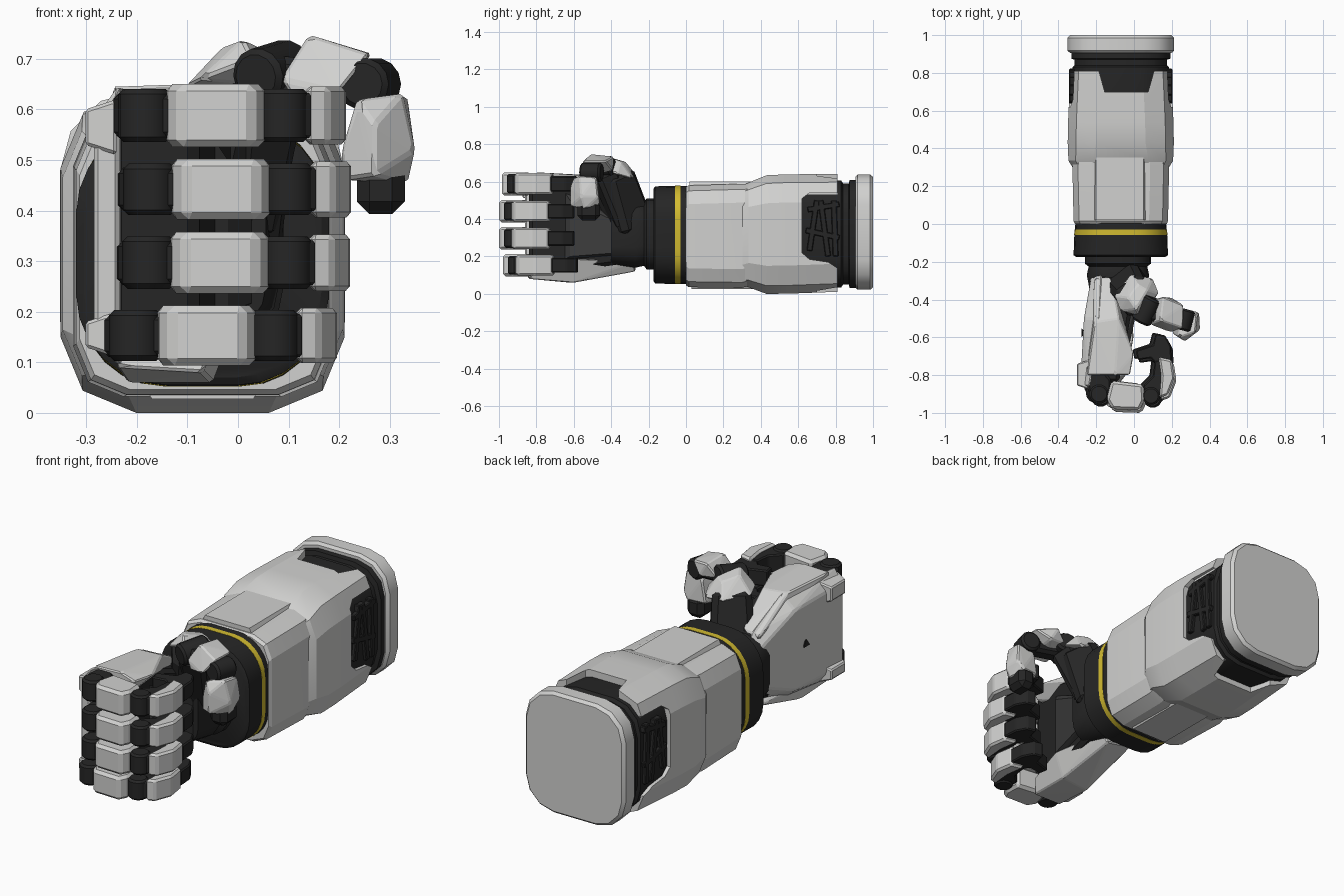
import bpy, bmesh, math
from mathutils import Vector


def material(name, rgb):
    m = bpy.data.materials.new(name)
    m.diffuse_color = (*rgb, 1)
    return m


WHITE = material("armour_white", (0.64, 0.64, 0.63))
DARK = material("rubber_black", (0.019, 0.019, 0.019))
GREY = material("palm_grey", (0.045, 0.045, 0.045))
YELLOW = material("band_yellow", (0.65, 0.50, 0.03))
CX, CZ = -0.07, 0.32          # forearm axis


def finish(name, bm, mat, bevel=0, smooth=None):
    bmesh.ops.recalc_face_normals(bm, faces=bm.faces)
    if bevel:
        bmesh.ops.dissolve_limit(bm, angle_limit=0.02, verts=bm.verts, edges=bm.edges)
        bmesh.ops.bevel(bm, geom=bm.edges[:], offset=bevel, segments=1,
                        affect='EDGES', clamp_overlap=True)
    bmesh.ops.recalc_face_normals(bm, faces=bm.faces)
    me = bpy.data.meshes.new(name)
    bm.to_mesh(me)
    bm.free()
    if mat:
        me.materials.append(mat)
    if smooth:
        for p in me.polygons:
            p.use_smooth = True
        me.set_sharp_from_angle(angle=math.radians(smooth))
    ob = bpy.data.objects.new(name, me)
    bpy.context.collection.objects.link(ob)
    return ob


def hull(name, pts, mat, bevel=0.0):
    bm = bmesh.new()
    for p in pts:
        bm.verts.new(p)
    res = bmesh.ops.convex_hull(bm, input=bm.verts)
    junk = [g for g in res["geom_interior"] if isinstance(g, bmesh.types.BMVert)]
    bmesh.ops.delete(bm, geom=junk, context='VERTS')
    return finish(name, bm, mat, bevel)


def box(name, lo, hi, mat, bevel=0.0):
    return hull(name, [(x, y, z) for x in (lo[0], hi[0]) for y in (lo[1], hi[1])
                       for z in (lo[2], hi[2])], mat, bevel)


def prism(name, poly, lo, hi, mat, bevel=0.0, axis='z'):
    """Extrude a flat outline along z (outline xy) or x (outline yz)."""
    place = {'z': lambda a, b, t: (a, b, t), 'x': lambda a, b, t: (t, a, b)}[axis]
    bm = bmesh.new()
    rings = [[bm.verts.new(place(a, b, t)) for a, b in poly] for t in (lo, hi)]
    n = len(poly)
    for i in range(n):
        bm.faces.new((rings[0][i], rings[0][(i + 1) % n], rings[1][(i + 1) % n], rings[1][i]))
    for r in rings:
        bm.faces.new(r)
    return finish(name, bm, mat, bevel)


def limb(name, a, b, w0, w1, mat, bevel=0.015):
    """Tapered beam between two points."""
    a, b = Vector(a), Vector(b)
    q = (b - a).to_track_quat('Z', 'Y')
    pts = [p + q @ Vector((sx * w / 2, sy * w / 2, 0)) for p, w in ((a, w0), (b, w1))
           for sx in (-1, 1) for sy in (-1, 1)]
    return hull(name, pts, mat, bevel)


def cylinder(name, a, b, r, mat, sides=14):
    """Joint barrel with chamfered rims."""
    a, b = Vector(a), Vector(b)
    q = (b - a).to_track_quat('Z', 'Y')
    e = (b - a).normalized() * r * 0.2
    pts = [p + q @ Vector((k * r * math.cos(t * math.tau / sides), k * r * math.sin(t * math.tau / sides), 0))
           for p, k in ((a, 0.8), (a + e, 1), (b - e, 1), (b, 0.8)) for t in range(sides)]
    ob = hull(name, pts, mat)
    for p in ob.data.polygons:
        p.use_smooth = True
    ob.data.set_sharp_from_angle(angle=math.radians(35))
    return ob


def loft(name, stations, mat, cx=CX, cz=CZ, segs=3, smooth=32):
    """Rounded-rectangle rings along y: (y, half width, half height, corner, z shift)."""
    bm = bmesh.new()
    rings = []
    for y, hw, hh, c, dz in stations:
        ring = []
        for k, (sx, sz) in enumerate(((1, 1), (-1, 1), (-1, -1), (1, -1))):
            for s in range(segs + 1):
                t = math.pi / 2 * (k + s / segs)
                ring.append(bm.verts.new((cx + sx * (hw - c) + c * math.cos(t), y,
                                          cz + dz + sz * (hh - c) + c * math.sin(t))))
        rings.append(ring)
    n = len(rings[0])
    for r0, r1 in zip(rings, rings[1:]):
        for i in range(n):
            bm.faces.new((r0[i], r0[(i + 1) % n], r1[(i + 1) % n], r1[i]))
    bm.faces.new(rings[0])
    bm.faces.new(rings[-1])
    return finish(name, bm, mat, 0, smooth)


def cut(ob, cutter):
    m = ob.modifiers.new("cut", 'BOOLEAN')
    m.operation, m.solver, m.object = 'DIFFERENCE', 'EXACT', cutter
    bpy.context.view_layer.objects.active = ob
    bpy.ops.object.modifier_apply(modifier=m.name)
    bpy.data.objects.remove(cutter)


# ---- Forearm: end cap, dark core, upper shell with windows, sleeve
loft("elbow_cap", [(0.905, 0.268, 0.295, 0.15, 0.01), (0.918, 0.282, 0.308, 0.16, 0.01),
                   (0.985, 0.282, 0.308, 0.16, 0.01), (1.0, 0.268, 0.295, 0.15, 0.01)], WHITE)
loft("forearm_core", [(0.30, 0.235, 0.25, 0.14, 0), (0.60, 0.256, 0.285, 0.15, 0),
                      (0.83, 0.256, 0.285, 0.15, 0), (0.84, 0.245, 0.27, 0.15, 0),
                      (0.87, 0.245, 0.27, 0.15, 0), (0.875, 0.262, 0.29, 0.15, 0),
                      (0.91, 0.262, 0.29, 0.15, 0)], DARK)
shell = loft("upper_shell", [(0.30, 0.255, 0.265, 0.11, -0.01), (0.335, 0.277, 0.280, 0.13, -0.005),
                             (0.43, 0.281, 0.317, 0.15, -0.003), (0.54, 0.279, 0.319, 0.15, 0),
                             (0.81, 0.267, 0.315, 0.15, 0.006)], WHITE, segs=2, smooth=20)
side_window = [(0.62, 0.22), (0.66, 0.185), (0.76, 0.17), (0.90, 0.08), (0.90, 0.54), (0.66, 0.54), (0.62, 0.51)]
for lo, hi in ((-0.40, CX - 0.235), (CX + 0.235, 0.30)):
    cut(shell, prism("window_cutter", side_window, lo, hi, None, axis='x'))
notch = [(-0.20, 0.86), (-0.155, 0.70), (0.075, 0.70), (0.12, 0.86)]
for lo, hi in ((0.585, 0.70), (-0.05, 0.05)):
    cut(shell, prism("notch_cutter", notch, lo, hi, None))
loft("forearm_sleeve", [(0.0, 0.243, 0.262, 0.10, -0.012), (0.015, 0.25, 0.272, 0.10, -0.012),
                        (0.30, 0.256, 0.278, 0.10, -0.01), (0.36, 0.25, 0.27, 0.10, 0)],
     WHITE, segs=2, smooth=20)
hull("sleeve_top_plate", [(x, y, z) for x0, x1, z in ((-0.215, 0.065, 0.57), (-0.20, 0.05, 0.602))
                          for x, y in ((x0, 0.02), (x1, 0.02), (x0, 0.37), (x1, 0.37),
                                       (x0 + 0.05, 0.43), (x1 - 0.05, 0.43))], WHITE)
hull("sleeve_bottom_plate", [(x, y, z) for x0, x1, z in ((-0.19, 0.05, 0.06), (-0.17, 0.03, 0.027))
                             for x in (x0, x1) for y in (0.03, 0.36)], WHITE)
for s in (-1, 1):
    # struts inside the side windows
    x = CX + s * 0.258
    for y0, z0, y1, z1 in ((0.66, 0.23, 0.70, 0.50), (0.72, 0.50, 0.76, 0.20),
                           (0.80, 0.20, 0.79, 0.50), (0.64, 0.34, 0.82, 0.30),
                           (0.65, 0.45, 0.82, 0.48)):
        limb("window_strut", (x, y0, z0), (x, y1, z1), 0.03, 0.03, DARK, 0.004)

# ---- Wrist cuff, yellow band, wrist
loft("wrist_cuff", [(-0.175, 0.235, 0.245, 0.17, -0.005), (-0.165, 0.25, 0.26, 0.18, -0.005),
                    (-0.06, 0.246, 0.262, 0.18, -0.005), (0.005, 0.24, 0.262, 0.16, -0.005)],
     DARK, segs=6)
loft("yellow_band", [(-0.058, 0.2470, 0.2632, 0.18, -0.005), (-0.030, 0.2447, 0.2632, 0.173, -0.005)],
     YELLOW, segs=6)
loft("wrist", [(-0.40, 0.14, 0.16, 0.09, 0), (-0.27, 0.165, 0.18, 0.11, 0),
               (-0.225, 0.155, 0.17, 0.11, 0), (-0.21, 0.175, 0.19, 0.12, 0),
               (-0.16, 0.175, 0.19, 0.12, 0)], DARK, cx=-0.085, segs=4)

# ---- Hand: palm core, pad, armour plates on back, top and bottom
hull("palm_core", [(x, y, z) for y, x0, x1, z0, z1 in ((-0.27, -0.20, 0.02, 0.17, 0.50),
                                                       (-0.62, -0.25, -0.04, 0.12, 0.61),
                                                       (-0.84, -0.25, -0.08, 0.11, 0.62))
                   for x in (x0, x1) for z in (z0, z1)], DARK, 0.02)
hull("palm_pad", [(-0.02, -0.33, 0.20), (-0.02, -0.33, 0.40), (-0.06, -0.66, 0.18),
                  (-0.06, -0.66, 0.56), (0.035, -0.36, 0.22), (0.035, -0.36, 0.38),
                  (-0.02, -0.62, 0.20), (-0.02, -0.62, 0.50)], GREY)
hull("hand_back_plate", [(x, y, z) for y, x0, x1, z0, z1 in
                         ((-0.27, -0.225, -0.17, 0.18, 0.51), (-0.50, -0.265, -0.18, 0.09, 0.635),
                          (-0.86, -0.285, -0.235, 0.09, 0.65))
                         for x, e in ((x0, 0.07), (x1, 0)) for z in (z0 + e, z1 - e)], WHITE, 0.008)
hull("hand_top_plate", [(-0.21, -0.29, 0.50), (-0.12, -0.28, 0.52), (-0.25, -0.80, 0.645),
                        (-0.21, -0.52, 0.635), (-0.08, -0.50, 0.63), (0.0, -0.69, 0.62),
                        (-0.02, -0.80, 0.625), (-0.10, -0.80, 0.65), (-0.23, -0.80, 0.57),
                        (-0.04, -0.78, 0.57), (-0.20, -0.30, 0.44)], WHITE, 0.006)
hull("hand_bottom_plate", [(-0.21, -0.27, 0.15), (-0.06, -0.27, 0.12), (-0.03, -0.28, 0.17),
                           (-0.22, -0.62, 0.06), (-0.05, -0.60, 0.06), (0.0, -0.60, 0.19),
                           (-0.24, -0.85, 0.09), (-0.07, -0.84, 0.08), (-0.04, -0.80, 0.15),
                           (-0.22, -0.80, 0.16)], WHITE, 0.006)
for z0, z1 in ((0.51, 0.62), (0.11, 0.20)):
    hull("knuckle_guard", [(x, y, z) for x, e in ((-0.24, 0), (-0.302, 0.02))
                           for y in (-0.875 + e, -0.72 - e) for z in (z0 + e, z1 - e)], WHITE, 0.006)
hull("back_vent", [(-0.2785, y, z) for y, z in ((-0.60, 0.36), (-0.57, 0.40), (-0.55, 0.36))] +
     [(-0.255, -0.575, 0.37)], DARK)

# ---- Four curled fingers: (centre z, half height, x shift, y shift)
middle = [(-0.145, -0.945), (-0.115, -0.995), (0.03, -1.0), (0.055, -0.95), (0.05, -0.865), (-0.12, -0.845)]
distal = [(0.135, -0.935), (0.18, -0.92), (0.215, -0.83), (0.20, -0.735), (0.13, -0.72), (0.145, -0.82)]
inner = [(0.06, -0.95), (0.14, -0.94), (0.19, -0.85), (0.18, -0.73), (0.11, -0.74), (0.10, -0.82), (0.05, -0.87)]
tip = [(0.12, -0.76), (0.20, -0.74), (0.195, -0.66), (0.165, -0.605), (0.115, -0.595), (0.10, -0.655),
       (0.01, -0.685), (0.02, -0.735), (0.09, -0.725)]
base = [(-0.25, -0.80), (-0.245, -0.90), (-0.20, -0.95), (-0.12, -0.95), (-0.12, -0.84), (-0.17, -0.78)]
for zc, h, dx, dy in ((0.588, 0.062, 0, 0.015), (0.442, 0.060, 0.01, 0.0),
                      (0.297, 0.061, 0.008, 0.0), (0.153, 0.059, -0.018, 0.02)):
    def part(name, poly, k, mat, bevel):
        prism(name, [(x + dx, y + dy) for x, y in poly], zc - h * k, zc + h * k, mat, bevel)
    part("finger_base", base, 0.72, DARK, 0.012)
    part("finger_middle_plate", middle, 1.0, WHITE, 0.014)
    part("finger_inner", inner, 0.72, DARK, 0.006)
    part("finger_end_plate", distal, 0.92, WHITE, 0.010)
    part("finger_tip", tip, 0.66, DARK, 0.006)
    for jx, jy, r in ((-0.185, -0.915, 0.052), (0.09, -0.925, 0.048)):
        cylinder("finger_joint", (jx + dx, jy + dy, zc - h * 0.85), (jx + dx, jy + dy, zc + h * 0.85), r, DARK)

# ---- Thumb
limb("thumb_root", (-0.05, -0.30, 0.34), (0.015, -0.39, 0.65), 0.22, 0.18, DARK, 0.03)
limb("thumb_muscle", (0.02, -0.33, 0.36), (0.06, -0.44, 0.65), 0.10, 0.13, DARK, 0.02)
hull("thumb_base_plate", [(-0.105, -0.38, 0.645), (-0.02, -0.265, 0.635), (0.10, -0.285, 0.615),
                          (0.135, -0.37, 0.64), (0.03, -0.49, 0.70), (-0.075, -0.46, 0.66),
                          (0.01, -0.45, 0.74), (0.07, -0.35, 0.71), (-0.03, -0.39, 0.725),
                          (0.02, -0.32, 0.705)], WHITE, 0.006)
cylinder("thumb_knuckle", (0.035, -0.52, 0.665), (0.10, -0.39, 0.685), 0.055, DARK)
limb("thumb_bone", (0.05, -0.47, 0.67), (0.27, -0.50, 0.645), 0.08, 0.08, DARK)
hull("thumb_middle_plate", [(0.085, -0.53, 0.66), (0.10, -0.40, 0.67), (0.14, -0.51, 0.748),
                            (0.155, -0.385, 0.735), (0.11, -0.54, 0.62), (0.20, -0.575, 0.635),
                            (0.26, -0.55, 0.71), (0.265, -0.43, 0.71), (0.20, -0.39, 0.66)], WHITE, 0.006)
cylinder("thumb_joint", (0.245, -0.56, 0.65), (0.275, -0.45, 0.65), 0.052, DARK)
hull("thumb_end_plate", [(0.235, -0.60, 0.62), (0.325, -0.57, 0.632), (0.335, -0.48, 0.625),
                         (0.205, -0.58, 0.52), (0.205, -0.58, 0.46), (0.35, -0.56, 0.52),
                         (0.335, -0.54, 0.452), (0.345, -0.47, 0.52), (0.27, -0.62, 0.57),
                         (0.27, -0.62, 0.47), (0.24, -0.47, 0.60), (0.22, -0.47, 0.48),
                         (0.32, -0.46, 0.48)], WHITE, 0.006)
box("thumb_tip", (0.235, -0.58, 0.393), (0.33, -0.46, 0.50), DARK, 0.025)
